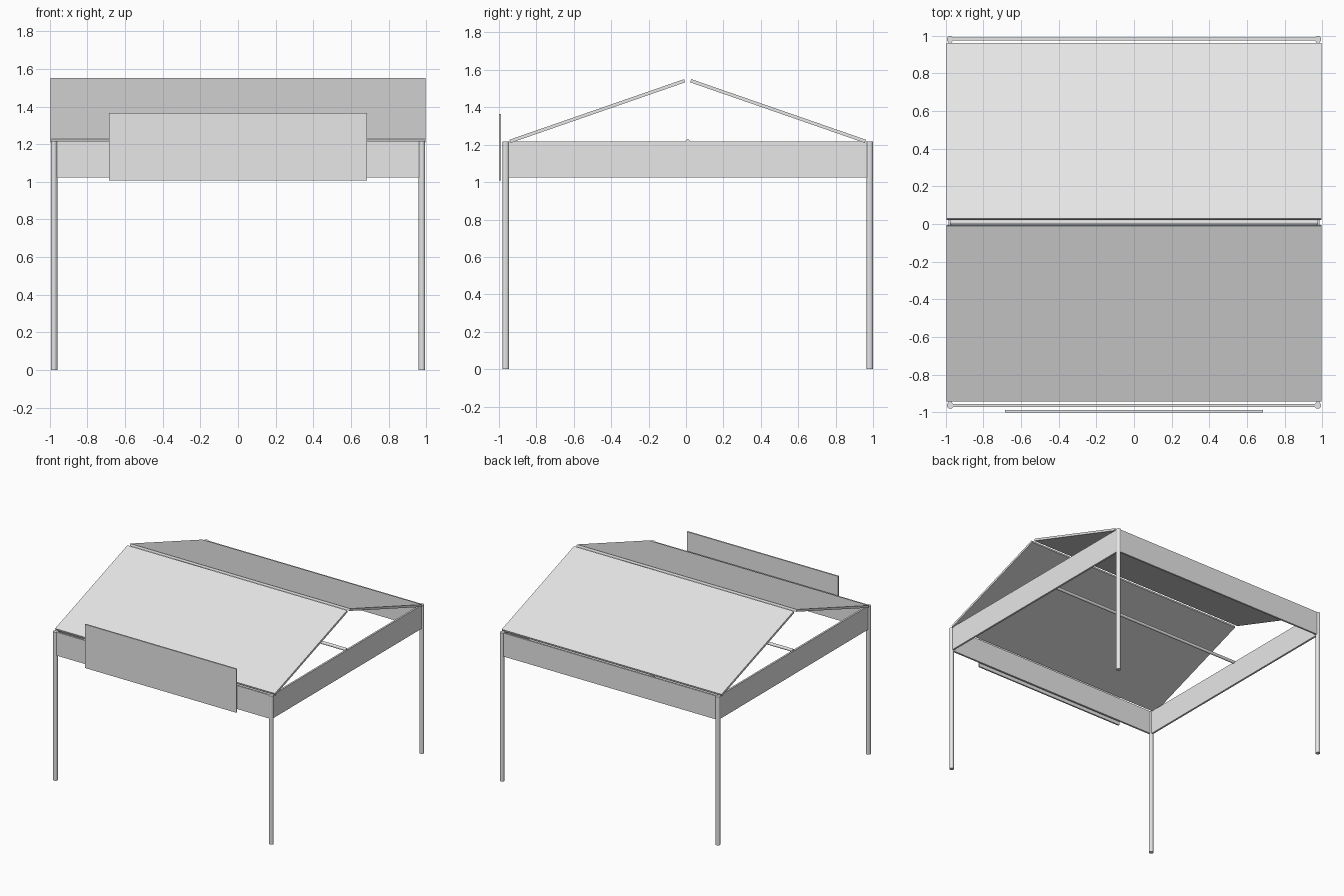
import bpy
import math

if "Cube" in bpy.data.objects:
    bpy.data.objects.remove(bpy.data.objects["Cube"])

CY = 0.009            # middle of the frame along y
PX, PY = 0.977, 0.973  # post offsets from the middle
TOP, BOTTOM = 1.216, 1.024  # fascia heights

grey = bpy.data.materials.new("light_grey")
grey.diffuse_color = (0.8, 0.8, 0.8, 1)
grey.use_nodes = True
grey.node_tree.nodes["Principled BSDF"].inputs["Base Color"].default_value = grey.diffuse_color


def finish(name):
    ob = bpy.context.object
    ob.name = name
    ob.data.materials.append(grey)
    return ob


def box(name, centre, size, tilt=0.0):
    bpy.ops.mesh.primitive_cube_add(size=1, location=centre)
    ob = finish(name)
    ob.scale = size
    ob.rotation_euler = (tilt, 0, 0)
    return ob


def rod(name, centre, radius, length, along_x=False):
    bpy.ops.mesh.primitive_cylinder_add(
        vertices=12, radius=radius, depth=length, location=centre,
        rotation=(0, math.pi / 2 if along_x else 0, 0))
    return finish(name)


mid, height = (TOP + BOTTOM) / 2, TOP - BOTTOM

# Four corner posts
for sx in (-1, 1):
    for sy in (-1, 1):
        rod("corner_post", (sx * PX, CY + sy * PY, TOP / 2), 0.0175, TOP)

for s in (-1, 1):
    # Fascia boards around the frame
    box("side_fascia", (s * PX, CY, mid), (0.015, 2 * PY, height))
    box("end_fascia", (0, CY + s * PY, mid), (2 * PX, 0.015, height))

    # Sloping roof panel, open at the ridge
    inner_y, inner_z, outer_y, outer_z = 0.016, 1.542, 0.950, 1.218
    run, rise = outer_y - inner_y, inner_z - outer_z
    box("roof_panel",
        (0, CY + s * (inner_y + outer_y) / 2, (inner_z + outer_z) / 2),
        (1.99, math.hypot(run, rise), 0.018),
        -s * math.atan2(rise, run))

# Tie bar across the middle
rod("tie_bar", (0, CY, 1.217), 0.012, 2 * PX, along_x=True)

# Blank board hung on the front
box("front_board", (0, -0.994, 1.186), (1.37, 0.012, 0.357))
